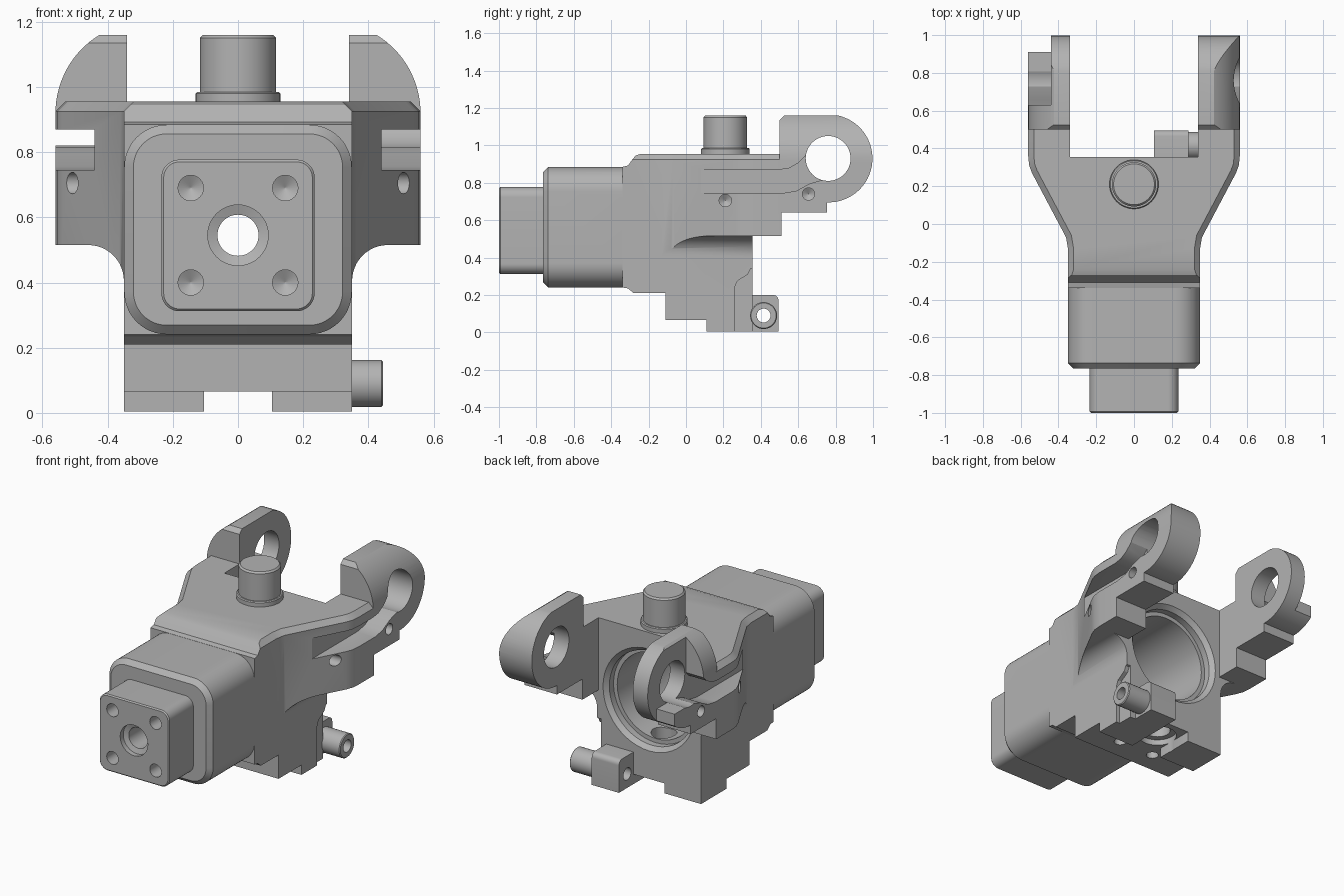
import bpy, bmesh
from math import cos, sin, radians, pi
from mathutils import Vector

cube = bpy.data.objects.get("Cube")
if cube:
    bpy.data.objects.remove(cube, do_unlink=True)

grey = bpy.data.materials.new("machined_grey")
grey.use_nodes = True
COLOUR = (0.45, 0.45, 0.45, 1)
grey.diffuse_color = COLOUR
for node in grey.node_tree.nodes:
    if node.type == 'BSDF_PRINCIPLED':
        node.inputs["Base Color"].default_value = COLOUR


def place(axis, t, u, v):
    return Vector({'x': (t, u, v), 'y': (u, t, v), 'z': (u, v, t)}[axis])


def finish(bm, name):
    bmesh.ops.recalc_face_normals(bm, faces=bm.faces)
    mesh = bpy.data.meshes.new(name)
    bm.to_mesh(mesh)
    bm.free()
    mesh.materials.append(grey)
    obj = bpy.data.objects.new(name, mesh)
    bpy.context.collection.objects.link(obj)
    return obj


def loft(name, axis, loops, rule=None, width=0.0):
    """Skin a list of (position, outline) loops; chamfer the edges that pass the rule."""
    bm = bmesh.new()
    rings = [[bm.verts.new(place(axis, t, u, v)) for u, v in pts] for t, pts in loops]
    for a, b in zip(rings, rings[1:]):
        for i in range(len(a)):
            bm.faces.new((a[i - 1], a[i], b[i], b[i - 1]))
    bm.faces.new(rings[0])
    bm.faces.new(rings[-1])
    bmesh.ops.recalc_face_normals(bm, faces=bm.faces)
    if rule:
        edges = [e for e in bm.edges if all(rule(w.co) for w in e.verts)]
        bmesh.ops.bevel(bm, geom=edges, offset=width, segments=1,
                        affect='EDGES', clamp_overlap=True)
    return finish(bm, name)


def prism(name, axis, pts, a, b, rule=None, width=0.0):
    return loft(name, axis, [(a, pts), (b, pts)], rule, width)


def arc(u, v, r, start, end, n=12):
    return [(u + r * cos(radians(start + (end - start) * i / n)),
             v + r * sin(radians(start + (end - start) * i / n))) for i in range(n + 1)]


def rod(name, axis, u, v, profile, n=48):
    """Turned shape from (position, radius) steps."""
    return loft(name, axis, [(t, [(u + r * cos(2 * pi * i / n), v + r * sin(2 * pi * i / n))
                                  for i in range(n)]) for t, r in profile])


def rounded(w, low, high, r):
    x = w - r
    return (arc(x, high - r, r, 90, 0) + arc(x, low + r, r, 0, -90)
            + arc(-x, low + r, r, 270, 180) + arc(-x, high - r, r, 180, 90))


def box(name, x, y, z):
    return prism(name, 'z', [(x[0], y[0]), (x[1], y[0]), (x[1], y[1]), (x[0], y[1])], *z)


def combine(obj, other, operation):
    mod = obj.modifiers.new("combine", 'BOOLEAN')
    mod.operation, mod.object, mod.solver = operation, other, 'EXACT'
    deps = bpy.context.evaluated_depsgraph_get()
    mesh = bpy.data.meshes.new_from_object(obj.evaluated_get(deps))
    obj.modifiers.clear()
    obj.data = mesh
    bpy.data.objects.remove(other, do_unlink=True)


def mirrored(half):
    return half + [(-u, v) for u, v in reversed(half)]


# Housing: plan outline trimmed by the side and front outlines
plan = mirrored([(.35, -.34), (.35, -.13), (.36, -.07), (.54, .27), (.555, .31), (.56, .36),
                 (.56, .51), (.34, .51), (.34, .355)])
housing = prism("housing", 'z', plan, -.05, .955,
                lambda c: c.z > .9 and abs(c.x) > .345, .03)
side = [(-.34, .885), (-.31, .892), (-.29, .92), (-.27, .945), (-.24, .955), (-.2, 1), (.6, 1),
        (.6, .515), (.355, .515), (.355, .005), (.11, .005), (.11, .065), (-.11, .065),
        (-.11, .21), (-.28, .21), (-.31, .235), (-.34, .24)]
combine(housing, prism("side_outline", 'x', side, -.7, .7), 'INTERSECT')
front = mirrored([(.105, .065), (.105, -.1), (.35, -.1)] + arc(.46, .405, .11, 180, 90)
                 + [(.6, .515), (.6, 1.1)])
combine(housing, prism("front_outline", 'y', front, -.5, .8), 'INTERSECT')

# Fork ears: curved cross-section trimmed by the round-ended side outline
ear_side = ([(.5, .64), (.755, .64), (.755, .695)] + arc(.762, .93, .235, -88, 90, 32)
            + [(.53, 1.165), (.5, 1.135)])
for s in (1, -1):
    section = [(s * u, v) for u, v in [(.34, .6), (.56, .6)]
               + arc(.28, .92, .28, 0, 59, 16) + [(.34, 1.16)]]
    ear = prism("fork_ear", 'y', section, .49, 1.05)
    combine(ear, prism("ear_outline", 'x', ear_side, -.7, .7), 'INTERSECT')
    if s < 0:
        # This ear is relieved to a thin plate with a lower cradle
        combine(ear, box("relief", (-.7, -.44), (.63, 1.1), (.82, 1.3)), 'DIFFERENCE')
        combine(ear, box("end_relief", (-.7, -.44), (.91, 1.1), (.5, 1.3)), 'DIFFERENCE')
    combine(housing, ear, 'UNION')

# Neck and nose blocks
combine(housing, prism("neck", 'y', rounded(.349, .241, .884, .13), -.765, -.2,
                       lambda c: c.y < -.7, .028), 'UNION')
combine(housing, prism("nose", 'y', rounded(.235, .312, .777, .055), -1, -.7,
                       lambda c: c.y < -.9, .007), 'UNION')

# Main bore, pivot bore and cross hole
combine(housing, rod("main_bore", 'y', 0, .545, [
    (-1.1, .093), (-.97, .093), (-.96, .063), (-.6, .063), (-.59, .2), (-.5, .26),
    (.29, .26), (.29, .285), (.33, .285), (.36, .315), (.5, .315)]), 'DIFFERENCE')
combine(housing, rod("ear_bore", 'x', .76, .93, [(-.7, .12), (.7, .12)]), 'DIFFERENCE')
combine(housing, rod("bottom_bore", 'z', 0, .21, [
    (-.1, .108), (.1, .108), (.1, .072), (.4, .072)]), 'DIFFERENCE')

# Side slots that run up into the ear bores, and side screw holes
slot = [(-.1, .745), (.52, .745), (.59, .757), (.66, .795), (.73, .815), (.76, .93),
        (.645, .95), (.6, .905), (.55, .877), (.5, .87), (-.1, .87)]
for s in (1, -1):
    combine(housing, prism("slot", 'x', slot, s * .44, s * .7), 'DIFFERENCE')
    for y, z in ((.21, .705), (.655, .74)):
        combine(housing, rod("side_hole", 'x', y, z,
                             [(s * .7, .033), (s * .43, .033), (s * .41, .001)], 24), 'DIFFERENCE')
    combine(housing, rod("bottom_hole", 'z', s * .12, .02,
                         [(-.1, .035), (.16, .035), (.18, .001)], 24), 'DIFFERENCE')
    for z in (.4, .69):
        combine(housing, rod("nose_hole", 'y', s * .145, z,
                             [(-1.1, .039), (-.9, .039), (-.88, .001)], 24), 'DIFFERENCE')

# Clearance beside the lug
clearance = [(.26, -.1), (.26, .24), (.275, .275), (.33, .31), (.345, .34), (.4, .36), (.4, -.1)]
combine(housing, prism("clearance", 'x', clearance, .325, .4), 'DIFFERENCE')

# Top pivot with collar
pivot = rod("top_pivot", 'z', 0, .21, [(.9, .13), (.98, .13), (.985, .125), (.985, .117),
                                       (1.15, .117), (1.16, .108)])

# Rear lug with its tube
lug_side = [(.34, .005), (.495, .005)] + arc(.465, .17, .03, 0, 90, 6) + [(.34, .2)]
lug = prism("rear_lug", 'x', lug_side, .105, .288)
combine(lug, rod("tube", 'x', .415, .09, [(.25, .072), (.44, .072), (.445, .067)]), 'UNION')
combine(lug, rod("tube_hole", 'x', .415, .09, [(0, .037), (.6, .037)], 32), 'DIFFERENCE')

# Smooth the curved faces and keep the machined edges crisp
for obj in (housing, pivot, lug):
    bpy.ops.object.select_all(action='DESELECT')
    obj.select_set(True)
    bpy.context.view_layer.objects.active = obj
    bpy.ops.object.shade_smooth_by_angle(angle=radians(25))
